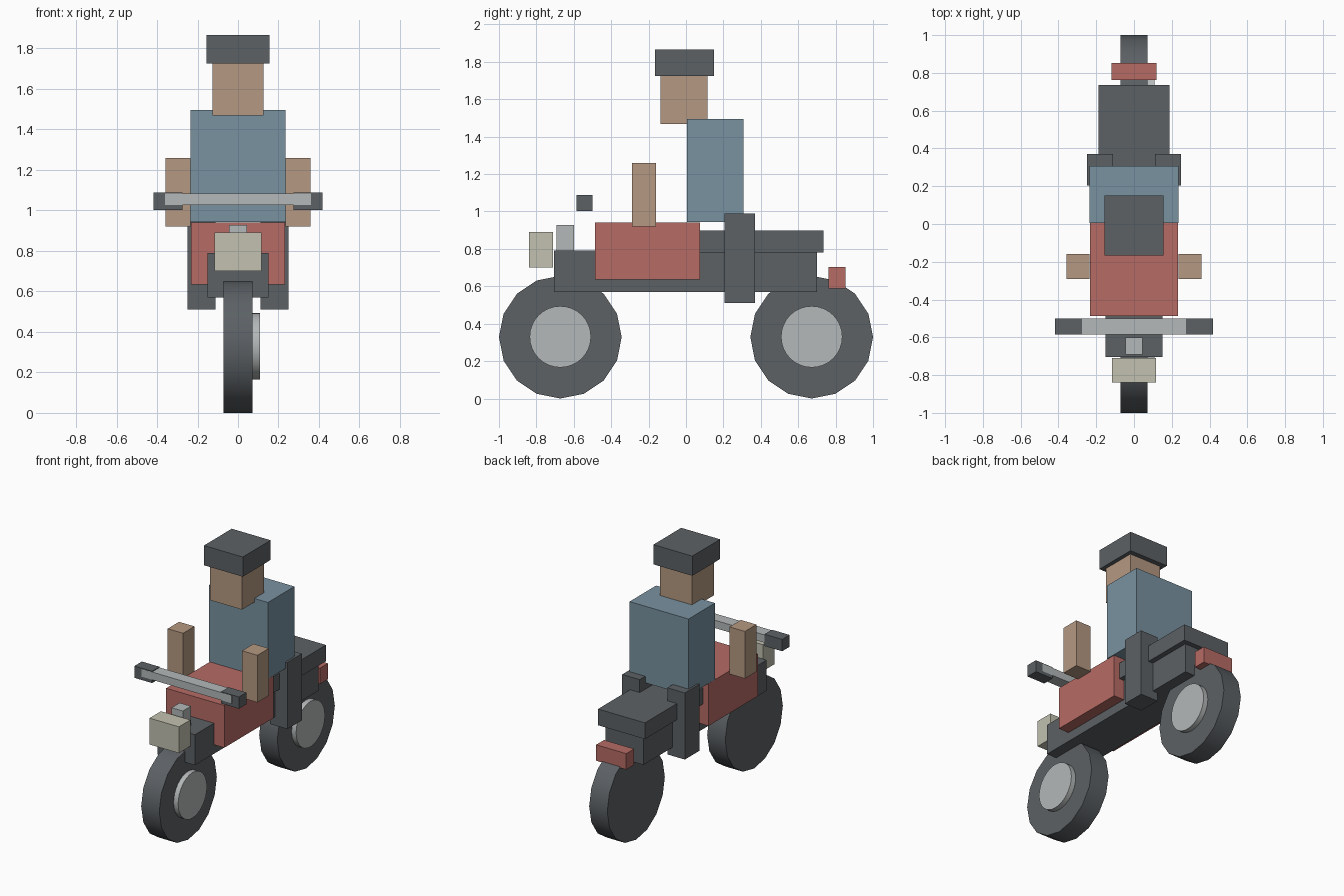
import bpy, bmesh, math
from mathutils import Matrix, Vector

if "Cube" in bpy.data.objects:
    bpy.data.objects.remove(bpy.data.objects["Cube"])


def material(name, rgb):
    m = bpy.data.materials.new(name)
    lin = [((c / 255 + 0.055) / 1.055) ** 2.4 for c in rgb]
    m.diffuse_color = (*lin, 1)
    m.use_nodes = True
    m.node_tree.nodes["Principled BSDF"].inputs["Base Color"].default_value = m.diffuse_color
    return m


DARK = material("dark grey", (92, 97, 101))
LIGHT = material("light grey", (180, 184, 184))
CREAM = material("cream", (194, 193, 176))
RED = material("red", (182, 107, 101))
BLUE = material("blue", (121, 146, 160))
SKIN = material("tan", (181, 152, 129))


def finish(name, bm, mat):
    bmesh.ops.recalc_face_normals(bm, faces=bm.faces)
    me = bpy.data.meshes.new(name)
    bm.to_mesh(me)
    bm.free()
    me.materials.append(mat)
    ob = bpy.data.objects.new(name, me)
    bpy.context.collection.objects.link(ob)
    return ob


def box(name, x, y, z, mat):
    """Box from (min, max) ranges on each axis."""
    bm = bmesh.new()
    bmesh.ops.create_cube(bm, size=1)
    for v in bm.verts:
        v.co = Vector([(a + b) / 2 + c * (b - a) for (a, b), c in zip((x, y, z), v.co)])
    return finish(name, bm, mat)


def centred(name, half, y, z, mat):
    return box(name, (-half, half), y, z, mat)


def pair(name, x, y, z, mat):
    box(name + "_left", x, y, z, mat)
    box(name + "_right", (-x[1], -x[0]), y, z, mat)


def disc(name, x, y, z, radius, sides, mat):
    """Cylinder along x, with smooth rim and sharp caps."""
    bm = bmesh.new()
    place = Matrix.Translation(((x[0] + x[1]) / 2, y, z)) @ Matrix.Rotation(math.pi / 2, 4, 'Y')
    bmesh.ops.create_cone(bm, cap_ends=True, segments=sides, radius1=radius,
                          radius2=radius, depth=x[1] - x[0], matrix=place)
    ob = finish(name, bm, mat)
    bpy.ops.object.select_all(action='DESELECT')
    ob.select_set(True)
    bpy.context.view_layer.objects.active = ob
    bpy.ops.object.shade_smooth_by_angle(angle=math.radians(30))


# Wheels, with a hub on one side only
for end, y in (("front", -0.672), ("rear", 0.672)):
    disc(end + "_tyre", (-0.072, 0.072), y, 0.328, 0.328, 16, DARK)
    disc(end + "_hub", (0.03, 0.108), y, 0.33, 0.164, 32, LIGHT)

# Body
centred("chassis", 0.15, (-0.705, 0.70), (0.57, 0.79), DARK)
centred("tank", 0.232, (-0.487, 0.075), (0.635, 0.94), RED)
centred("seat", 0.187, (0.03, 0.735), (0.78, 0.897), DARK)
centred("headlight", 0.117, (-0.84, -0.71), (0.70, 0.89), CREAM)
centred("tail_light", 0.12, (0.762, 0.852), (0.587, 0.702), RED)

# Steering
centred("steering_stem", 0.045, (-0.692, -0.60), (0.74, 0.928), LIGHT)
centred("handlebar", 0.36, (-0.586, -0.50), (1.027, 1.083), LIGHT)
pair("grip", (0.275, 0.417), (-0.585, -0.50), (1.003, 1.088), DARK)

# Rider
pair("leg", (0.11, 0.25), (0.205, 0.37), (0.51, 0.99), DARK)
pair("arm", (0.235, 0.358), (-0.29, -0.16), (0.92, 1.26), SKIN)
centred("torso", 0.235, (0.005, 0.307), (0.943, 1.495), BLUE)
centred("head", 0.127, (-0.135, 0.115), (1.468, 1.74), SKIN)
centred("cap", 0.155, (-0.167, 0.15), (1.725, 1.867), DARK)
